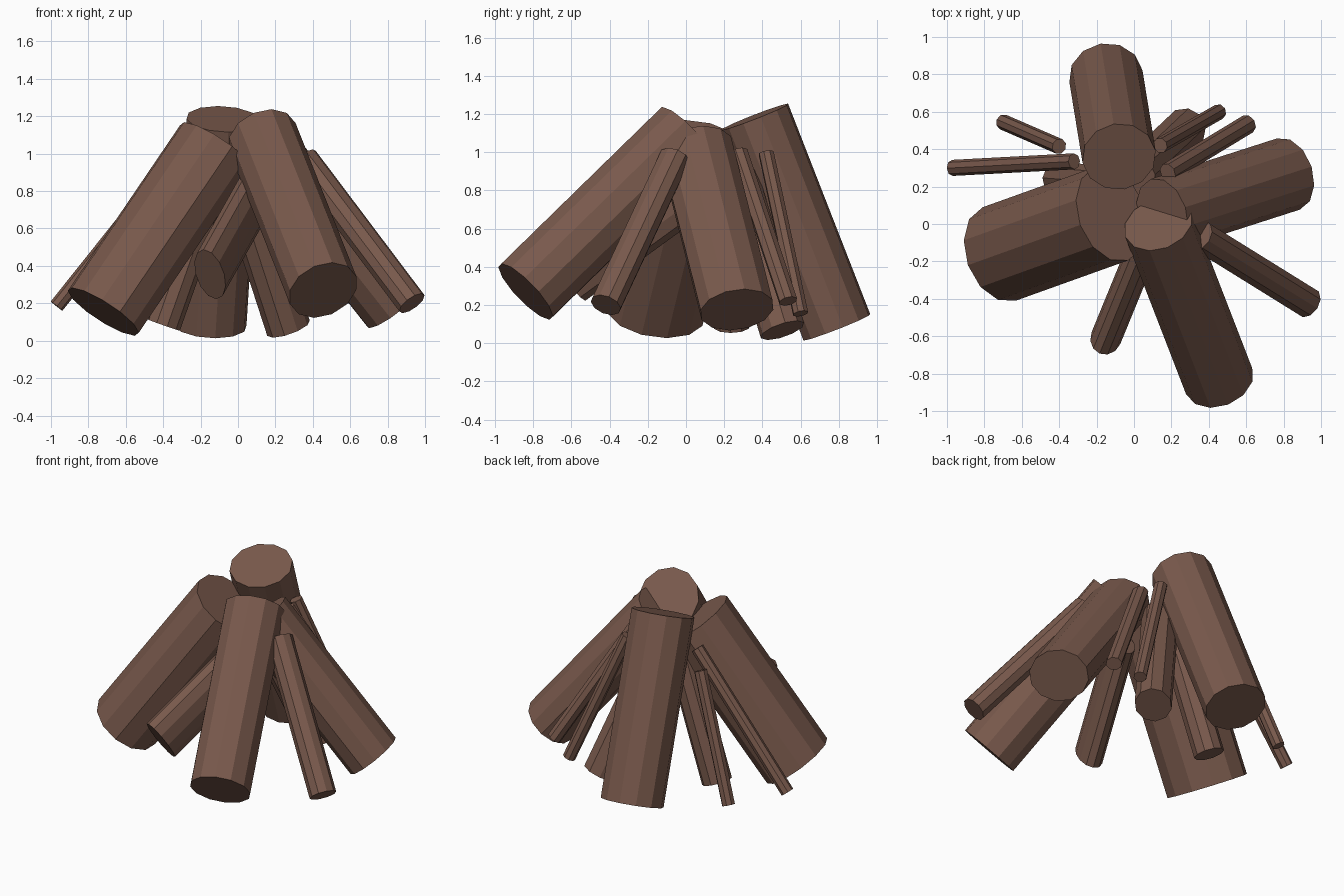
import bpy
from mathutils import Vector, Matrix

bark = bpy.data.materials.new("bark_brown")
bark.diffuse_color = (0.19, 0.10, 0.072, 1)


def log(name, bottom, top, r_side, r_up, sides):
    """Straight log between two end centres; r_side is the horizontal radius, r_up the other."""
    b, t = Vector(bottom), Vector(top)
    axis = (t - b).normalized()
    side = axis.cross(Vector((0, 0, 1))).normalized()
    up = axis.cross(side)
    bpy.ops.mesh.primitive_cylinder_add(vertices=sides, radius=1, depth=(t - b).length)
    ob = bpy.context.object
    ob.name = name
    m = Matrix((side * r_side, up * r_up, axis)).transposed().to_4x4()
    m.translation = (b + t) / 2
    ob.data.transform(m)
    ob.data.materials.append(bark)
    return ob


# Four thick logs leaning together
log("left_log", (-0.72, -0.16, 0.155), (-0.12, 0.055, 1.04), 0.265, 0.22, 12)
log("back_log", (-0.15, 0.79, 0.083), (-0.08, 0.36, 1.185), 0.198, 0.19, 12)
log("front_log", (0.455, -0.84, 0.27), (0.13, 0.0, 1.09), 0.19, 0.20, 12)
log("right_log", (0.825, 0.267, 0.175), (0.15, 0.05, 1.03), 0.20, 0.17, 12)

# Medium branches filling the gaps
log("front_right_branch", (0.93, -0.42, 0.2), (0.35, -0.06, 0.97), 0.085, 0.08, 10)
log("front_left_branch", (-0.15, -0.61, 0.355), (0.10, 0.0, 0.80), 0.083, 0.16, 12)
log("back_right_branch", (0.27, 0.505, 0.067), (0.0, 0.25, 0.90), 0.115, 0.125, 10)
log("back_left_branch", (-0.40, 0.24, 0.085), (-0.13, 0.22, 0.85), 0.095, 0.095, 10)

# Thin twigs at the back
log("twig_back_left", (-0.70, 0.545, 0.12), (-0.40, 0.415, 0.90), 0.042, 0.04, 8)
log("twig_left", (-0.97, 0.30, 0.185), (-0.32, 0.335, 1.0), 0.043, 0.04, 8)
log("twig_back_right", (0.455, 0.60, 0.155), (0.14, 0.42, 0.995), 0.042, 0.04, 8)
log("twig_right", (0.61, 0.535, 0.22), (0.18, 0.275, 1.0), 0.052, 0.045, 8)
